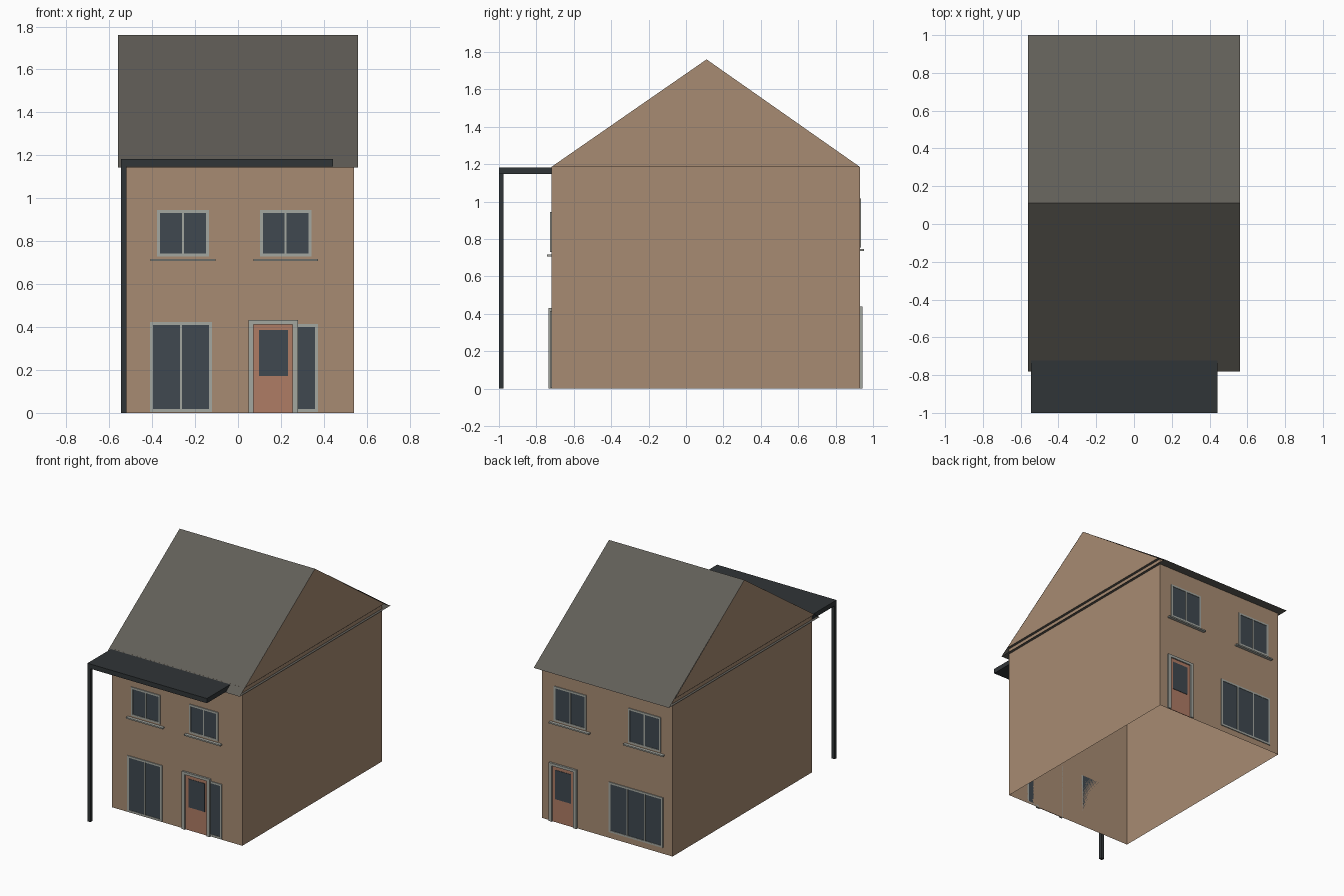
import bpy, bmesh

if "Cube" in bpy.data.objects:
    bpy.data.objects.remove(bpy.data.objects["Cube"])


def material(name, rgb):
    m = bpy.data.materials.new(name)
    m.diffuse_color = (*rgb, 1)
    m.use_nodes = True
    m.node_tree.nodes["Principled BSDF"].inputs["Base Color"].default_value = m.diffuse_color
    return m


BRICK = material("brick", (0.39, 0.26, 0.17))
ROOF = material("roof_tile", (0.12, 0.113, 0.098))
CHARCOAL = material("charcoal", (0.03, 0.035, 0.038))
GLASS = material("glass", (0.05, 0.066, 0.08))
FRAME = material("frame_grey", (0.37, 0.385, 0.35))
DOOR = material("door_paint", (0.43, 0.2, 0.13))

W, YF, YB, EAVE = 0.54, -0.72, 0.93, 1.185       # walls
RW, RF, RB, REAVE = 0.56, -0.78, 1.0, 1.143      # roof
RIDGE_Y, RIDGE_Z = 0.11, 1.76


def add_mesh(name, verts, faces, mat):
    me = bpy.data.meshes.new(name)
    me.from_pydata(verts, [], faces)
    me.materials.append(mat)
    ob = bpy.data.objects.new(name, me)
    bpy.context.collection.objects.link(ob)
    return ob


def boxes(name, mat, *bounds):
    """One object made of axis-aligned boxes (x0, x1, y0, y1, z0, z1)."""
    bm = bmesh.new()
    for x0, x1, y0, y1, z0, z1 in bounds:
        vs = bmesh.ops.create_cube(bm, size=1)["verts"]
        for v in vs:
            v.co = (x1 if v.co.x > 0 else x0,
                    y1 if v.co.y > 0 else y0,
                    z1 if v.co.z > 0 else z0)
    ob = add_mesh(name, [], [], mat)
    bm.to_mesh(ob.data)
    bm.free()
    return ob


def depth(side, out):
    """Y range from the wall plane to a distance outside it."""
    y = YF if side < 0 else YB
    return sorted((y, y + side * out))


def window(name, side, x0, x1, z0, z1, panes, sill_z=None):
    t, y = 0.014, depth(side, 0.006)
    bars = [(x0, x1, *y, z0, z0 + t), (x0, x1, *y, z1 - t, z1)]
    for i in range(panes + 1):
        half = t / 2 if i in (0, panes) else 0.005
        c = x0 + t / 2 + (x1 - x0 - t) * i / panes
        bars.append((c - half, c + half, *y, z0 + t, z1 - t))
    boxes(name + "_frame", FRAME, *bars)
    boxes(name + "_glass", GLASS, (x0 + t, x1 - t, *depth(side, 0.003), z0 + t, z1 - t))
    if sill_z:
        boxes(name + "_sill", FRAME,
              (x0 - 0.03, x1 + 0.03, *depth(side, 0.023), sill_z - 0.005, sill_z + 0.005))


def door(name, side, x0, x1, top):
    t, y = 0.025, depth(side, 0.014)
    boxes(name + "_frame", FRAME, (x0, x0 + t, *y, 0, top), (x1 - t, x1, *y, 0, top),
          (x0 + t, x1 - t, *y, top - 0.02, top))
    boxes(name + "_leaf", DOOR, (x0 + t, x1 - t, *depth(side, 0.004), 0, top - 0.02))
    boxes(name + "_glass", GLASS,
          (x0 + 0.05, x1 - 0.048, *depth(side, 0.007), 0.173, top - 0.047))


# Walls: open shell without a floor
ring = [(-W, YF), (W, YF), (W, YB), (-W, YB)]
add_mesh("walls", [(x, y, z) for z in (0, EAVE) for x, y in ring],
         [(i, (i + 1) % 4, (i + 1) % 4 + 4, i + 4) for i in range(4)], BRICK)

# Brick gables, slightly outside the walls
for side, label in ((-1, "left"), (1, "right")):
    x = side * (RW - 0.001)
    add_mesh("gable_" + label, [(x, YF, EAVE), (x, YB, EAVE), (x, RIDGE_Y, RIDGE_Z)],
             [(0, 1, 2) if side > 0 else (2, 1, 0)], BRICK)

# Roof slopes with flat soffit, and the attic floor
prof = [(RF, REAVE), (RIDGE_Y, RIDGE_Z), (RB, REAVE)]
add_mesh("roof", [(x, y, z) for x in (-RW, RW) for y, z in prof],
         [(0, 3, 4, 1), (1, 4, 5, 2), (2, 5, 3, 0)], ROOF)
add_mesh("attic_floor", [(-RW, YF, EAVE), (RW, YF, EAVE), (RW, YB, EAVE), (-RW, YB, EAVE)],
         [(3, 2, 1, 0)], ROOF)

# Front canopy on one corner post
boxes("canopy", CHARCOAL, (-0.545, 0.443, -1.0, YF, 1.147, 1.182))
boxes("canopy_post", CHARCOAL, (-0.545, -0.52, -1.0, -0.977, 0, 1.147))

# Front openings
window("front_upper_left_window", -1, -0.377, -0.135, 0.729, 0.945, 2, 0.712)
window("front_upper_right_window", -1, 0.102, 0.342, 0.729, 0.945, 2, 0.712)
window("front_lower_window", -1, -0.409, -0.121, 0.005, 0.424, 2)
window("front_door_sidelight", -1, 0.265, 0.372, 0.005, 0.415, 1)
door("front_door", -1, 0.048, 0.28, 0.432)

# Back openings
window("back_upper_left_window", 1, -0.445, -0.175, 0.755, 1.015, 2, 0.74)
window("back_upper_right_window", 1, 0.17, 0.44, 0.755, 1.015, 2, 0.74)
window("back_lower_window", 1, -0.463, -0.015, 0.045, 0.42, 3)
door("back_door", 1, 0.247, 0.475, 0.438)
